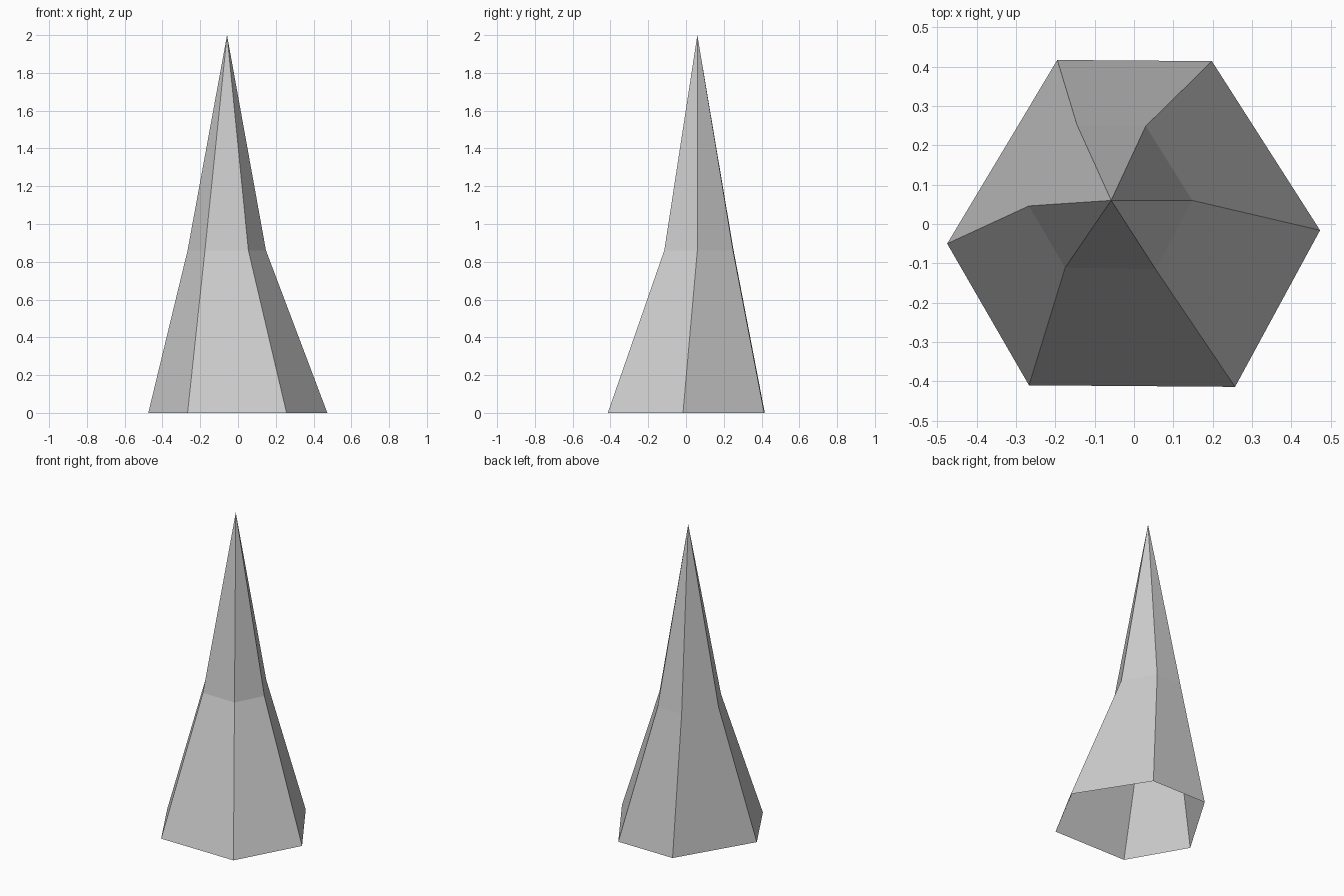
import bpy, bmesh

if "Cube" in bpy.data.objects:
    bpy.data.objects.remove(bpy.data.objects["Cube"])

# Hexagonal rings of the spike, counter-clockwise from the left corner
BASE = [(-0.475, -0.05), (-0.267, -0.41), (0.257, -0.414),
        (0.473, -0.016), (0.198, 0.414), (-0.195, 0.417)]
WAIST = [(-0.267, 0.046), (-0.175, -0.111), (0.055, -0.115),
         (0.148, 0.06), (0.03, 0.249), (-0.145, 0.252)]
WAIST_Z = 0.86
APEX = (-0.058, 0.06, 2.0)


def ring(bm, points, z):
    return [bm.verts.new((x, y, z)) for x, y in points]


# Flared lower skirt (open underneath) and pointed upper spire
bm = bmesh.new()
low, mid = ring(bm, BASE, 0), ring(bm, WAIST, WAIST_Z)
tip = bm.verts.new(APEX)
for i in range(6):
    j = (i + 1) % 6
    bm.faces.new((low[i], low[j], mid[j], mid[i]))
    bm.faces.new((mid[i], mid[j], tip))

mesh = bpy.data.meshes.new("spike")
bm.to_mesh(mesh)
bm.free()
bpy.context.collection.objects.link(bpy.data.objects.new("spike", mesh))
